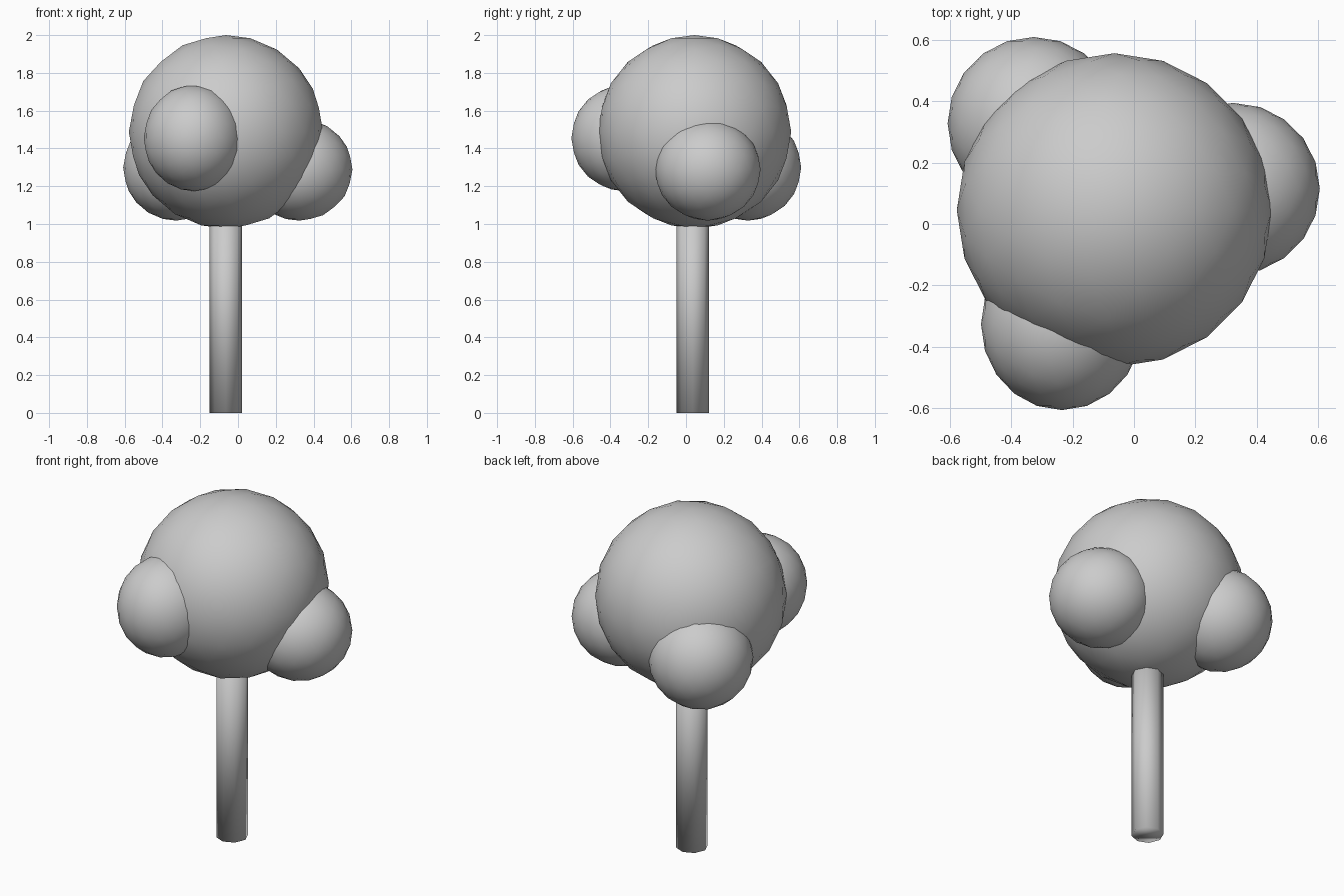
import bpy

if "Cube" in bpy.data.objects:
    bpy.data.objects.remove(bpy.data.objects["Cube"])


def foliage(name, centre, radii):
    """Smooth leafy ball made from a low-poly icosphere."""
    bpy.ops.mesh.primitive_ico_sphere_add(subdivisions=3, radius=1, location=centre)
    ball = bpy.context.object
    ball.name = name
    ball.scale = radii
    bpy.ops.object.transform_apply(location=False, rotation=False, scale=True)
    bpy.ops.object.shade_smooth()
    return ball


# Trunk: eight-sided post that runs up into the crown
trunk_top = 1.10
bpy.ops.mesh.primitive_cylinder_add(vertices=8, radius=0.086, depth=trunk_top,
                                    location=(-0.064, 0.036, trunk_top / 2))
bpy.context.object.name = "trunk"
bpy.ops.object.shade_smooth()

# Crown: one large ball with three smaller clumps around it
foliage("crown", (-0.064, 0.045, 1.488), (0.514, 0.512, 0.512))
foliage("front_clump", (-0.235, -0.327, 1.455), (0.264, 0.28, 0.281))
foliage("right_clump", (0.324, 0.115, 1.288), (0.282, 0.28, 0.27))
foliage("back_left_clump", (-0.327, 0.328, 1.299), (0.281, 0.282, 0.281))
